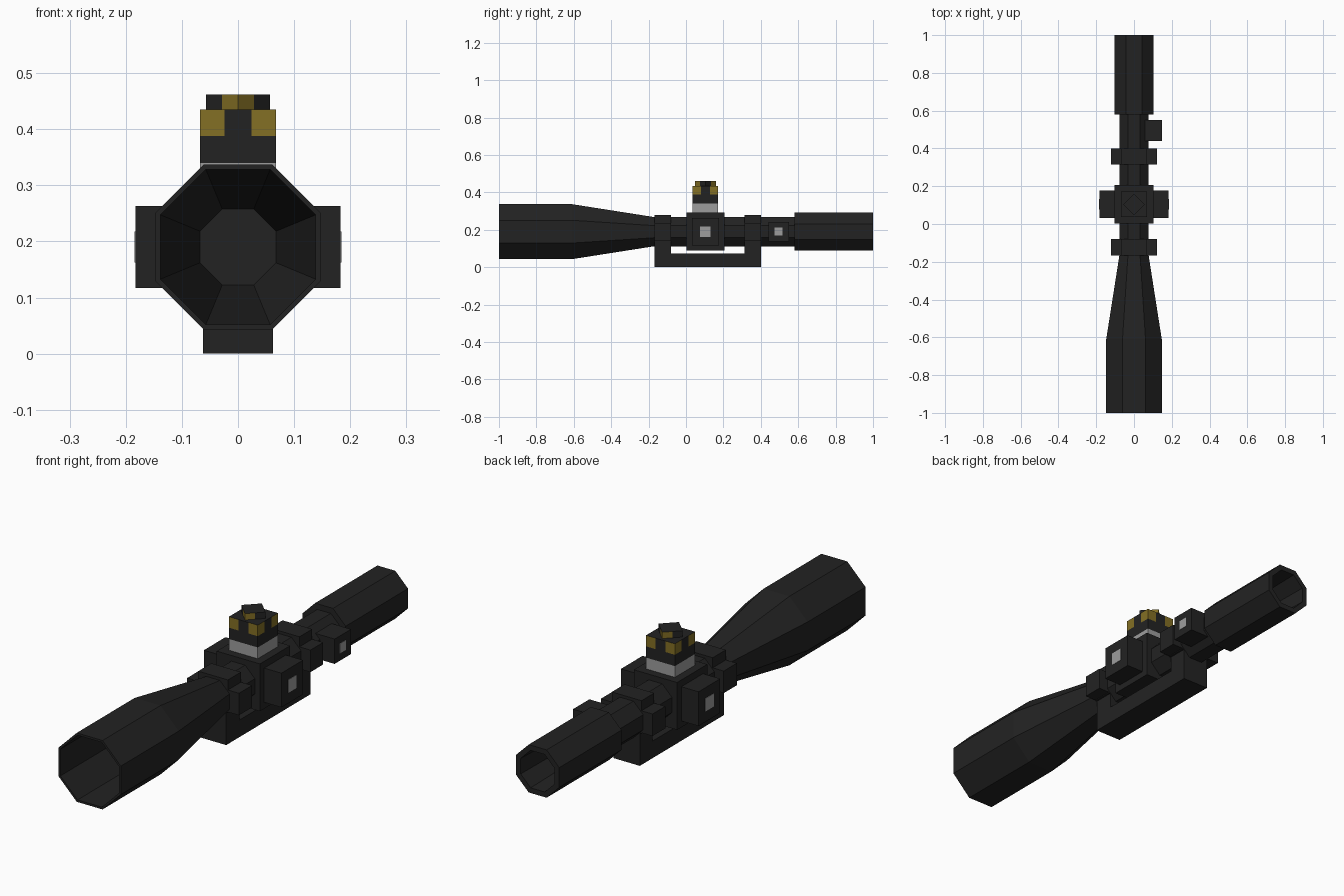
import bpy, bmesh, math
from mathutils import Vector

if "Cube" in bpy.data.objects:
    bpy.data.objects.remove(bpy.data.objects["Cube"])

AXIS_Z = 0.19      # height of the optical axis
TURRET_Y = 0.104   # centre of the adjustment turrets


def material(name, rgb):
    m = bpy.data.materials.new(name)
    m.diffuse_color = (*rgb, 1)
    m.use_nodes = True
    m.node_tree.nodes["Principled BSDF"].inputs["Base Color"].default_value = m.diffuse_color
    return m


BLACK = material("matte_black", (0.0165, 0.0165, 0.0165))
GOLD = material("dull_gold", (0.23, 0.16, 0.018))
GREY = material("light_grey", (0.34, 0.34, 0.34))


def finish(name, bm, *mats):
    bmesh.ops.recalc_face_normals(bm, faces=bm.faces)
    me = bpy.data.meshes.new(name)
    bm.to_mesh(me)
    bm.free()
    for m in mats:
        me.materials.append(m)
    ob = bpy.data.objects.new(name, me)
    bpy.context.collection.objects.link(ob)
    return ob


def box_mesh(x, y, z):
    """Box from (min, max) pairs on each axis."""
    bm = bmesh.new()
    bmesh.ops.create_cube(bm, size=1)
    for v in bm.verts:
        v.co = Vector([(a + b) / 2 + c * (b - a) for (a, b), c in zip((x, y, z), v.co)])
    return bm


def box(name, x, y, z, mat=BLACK):
    return finish(name, box_mesh(x, y, z), mat)


def slice_mesh(bm, co, no):
    bmesh.ops.bisect_plane(bm, geom=bm.verts[:] + bm.edges[:] + bm.faces[:],
                           plane_co=co, plane_no=no)


# Scope tube: octagonal lathe of (y, apothem), outside and both hollow ends
profile = [(-0.17, 0.068), (-0.61, 0.138), (-1, 0.138), (-1, 0.147), (-0.61, 0.147),
           (-0.17, 0.078), (0.58, 0.078), (0.58, 0.102), (1, 0.102), (1, 0.08), (0.62, 0.07)]
bm = bmesh.new()
rings = []
for y, apothem in profile:
    r = apothem / math.cos(math.pi / 8)
    angles = [math.pi / 8 + i * math.pi / 4 for i in range(8)]
    rings.append([bm.verts.new((r * math.cos(a), y, AXIS_Z + r * math.sin(a))) for a in angles])
for a, b in zip(rings, rings[1:]):
    for i in range(8):
        j = (i + 1) % 8
        bm.faces.new((a[i], a[j], b[j], b[i]))
bm.faces.new(rings[0])    # front lens
bm.faces.new(rings[-1])   # rear lens
finish("scope_tube", bm, BLACK)

# Mounting rail with two clamps
box("mount_rail", (-0.062, 0.062), (-0.168, 0.4), (0, 0.073))
for label, y in (("front", (-0.168, -0.08)), ("rear", (0.314, 0.4))):
    box(label + "_mount_post", (-0.062, 0.062), y, (0.06, 0.15))
    box(label + "_clamp_top", (-0.07, 0.07), y, (0.14, 0.28))
    box(label + "_clamp_ears", (-0.122, 0.122), y, (0.143, 0.237))

# Turret housing and side turrets with grey dots
box("turret_housing", (-0.102, 0.102), (0.002, 0.206), (0.09, 0.292))
for label, s in (("left", -1), ("right", 1)):
    box(label + "_turret", sorted((s * 0.09, s * 0.183)),
        (TURRET_Y - 0.073, TURRET_Y + 0.073), (0.117, 0.263))
    box(label + "_turret_dot", sorted((s * 0.18, s * 0.1845)),
        (TURRET_Y - 0.028, TURRET_Y + 0.028), (AXIS_Z - 0.028, AXIS_Z + 0.028), GREY)

# Small focus knob on the right
box("focus_knob", (0.05, 0.148), (0.44, 0.55), (0.137, 0.243))
box("focus_knob_dot", (0.145, 0.1495), (0.474, 0.516), (0.169, 0.211), GREY)

# Top turret: grey collar and black drum with gold upper corners
drum_y = (TURRET_Y - 0.068, TURRET_Y + 0.068)
box("top_turret_collar", (-0.068, 0.068), drum_y, (0.28, 0.34), GREY)
bm = box_mesh((-0.068, 0.068), drum_y, (0.34, 0.435))
slice_mesh(bm, (0, 0, 0.388), (0, 0, 1))
for s in (-0.024, 0.024):
    slice_mesh(bm, (s, 0, 0), (1, 0, 0))
    slice_mesh(bm, (0, TURRET_Y + s, 0), (0, 1, 0))
bm.normal_update()
for f in bm.faces:
    c = f.calc_center_median()
    corner = abs(c.x) > 0.024 and abs(c.y - TURRET_Y) > 0.024
    f.material_index = int(corner and c.z > 0.388 and abs(f.normal.z) < 0.5)
finish("top_turret_drum", bm, BLACK, GOLD)

# Diamond cap, gold around its front and back corners
bm = bmesh.new()
lo, hi = [[bm.verts.new((0.057 * math.cos(i * math.pi / 2),
                         TURRET_Y + 0.057 * math.sin(i * math.pi / 2), z))
           for i in range(4)] for z in (0.435, 0.462)]
bm.faces.new(lo)
bm.faces.new(hi)
for i in range(4):
    j = (i + 1) % 4
    bm.faces.new((lo[i], lo[j], hi[j], hi[i]))
for s in (-0.0285, 0.0285):
    slice_mesh(bm, (0, TURRET_Y + s, 0), (0, 1, 0))
bm.normal_update()
for f in bm.faces:
    c = f.calc_center_median()
    f.material_index = int(abs(c.y - TURRET_Y) > 0.0285 and abs(f.normal.z) < 0.5)
finish("top_turret_cap", bm, BLACK, GOLD)
